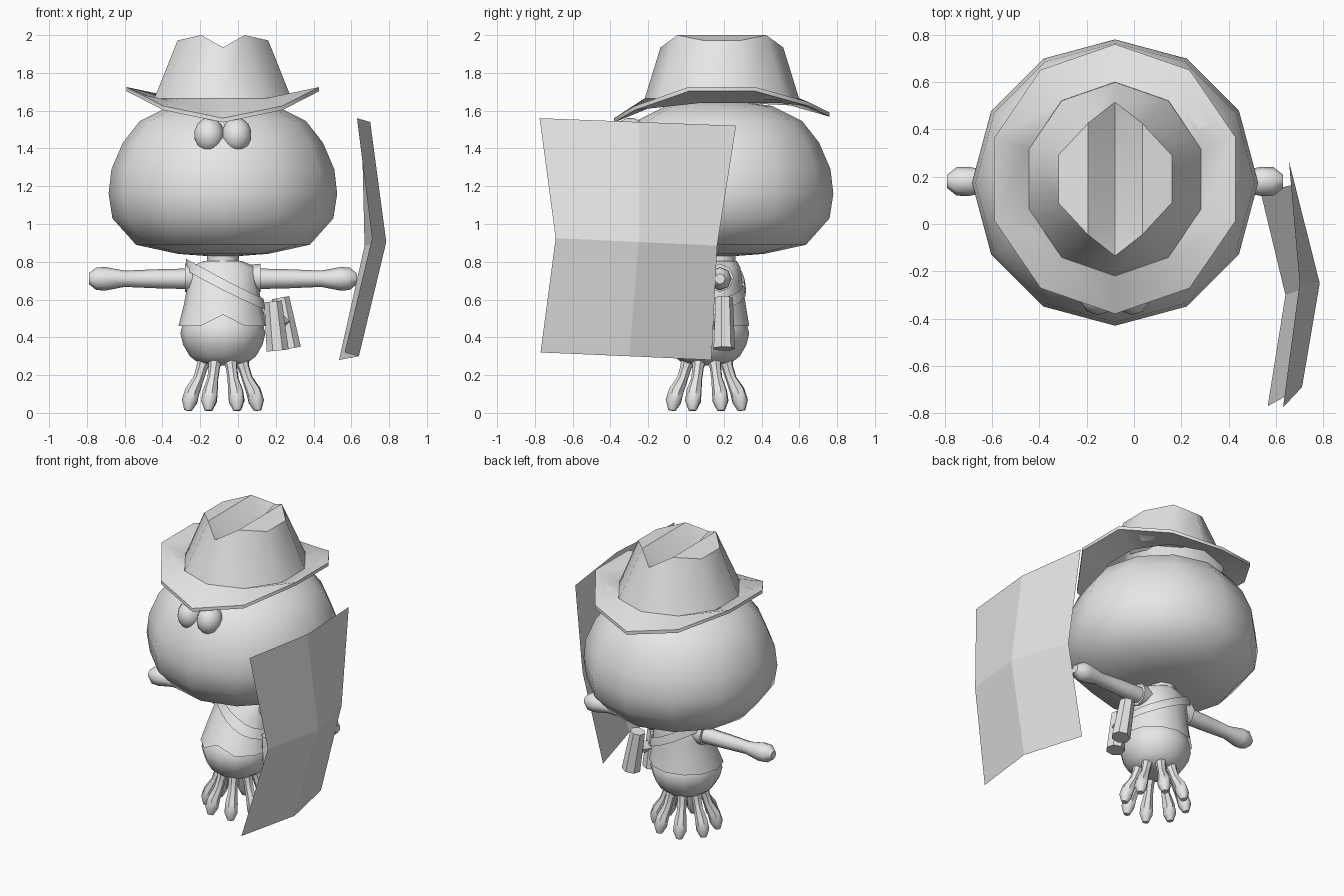
import bpy, bmesh
from math import sin, cos, pi, radians
from mathutils import Vector, Matrix

if "Cube" in bpy.data.objects:
    bpy.data.objects.remove(bpy.data.objects["Cube"])

CX = -0.08          # middle of the figure
BODY_Y, NECK_Y, HEAD_Y, HAT_Y = 0.11, 0.178, 0.175, 0.19

grey = bpy.data.materials.new("plain grey")
grey.use_nodes = True
grey.diffuse_color = (0.8, 0.8, 0.8, 1)
grey.node_tree.nodes["Principled BSDF"].inputs["Base Color"].default_value = (0.8, 0.8, 0.8, 1)


def finish(name, bm, angle=50, fix=True):
    if fix:
        bmesh.ops.recalc_face_normals(bm, faces=bm.faces)
    mesh = bpy.data.meshes.new(name)
    bm.to_mesh(mesh)
    bm.free()
    mesh.materials.append(grey)
    ob = bpy.data.objects.new(name, mesh)
    bpy.context.collection.objects.link(ob)
    bpy.ops.object.select_all(action='DESELECT')
    ob.select_set(True)
    bpy.context.view_layer.objects.active = ob
    bpy.ops.object.shade_smooth_by_angle(angle=radians(angle))
    return ob


def ring(x, y, z, rx, ry, n):
    """Horizontal ring starting at the front; z may be a list of heights."""
    heights = z if isinstance(z, list) else [z] * n
    return [Vector((x + rx * sin(2 * pi * i / n), y - ry * cos(2 * pi * i / n), heights[i]))
            for i in range(n)]


def loft(name, rings, caps=True, closed=False, angle=50):
    bm = bmesh.new()
    rows = [[bm.verts.new(p) for p in r] for r in rings]
    n = len(rows[0])
    pairs = list(zip(rows, rows[1:])) + ([(rows[-1], rows[0])] if closed else [])
    for a, b in pairs:
        for i in range(n):
            j = (i + 1) % n
            bm.faces.new((a[i], a[j], b[j], b[i]))
    if caps:
        bm.faces.new(rows[0][::-1])
        bm.faces.new(rows[-1])
    return finish(name, bm, angle)


def tube(name, path, n=8, angle=50):
    """Tube through (point, radius) pairs."""
    pts = [Vector(p) for p, _ in path]
    rings = []
    for k, (_, r) in enumerate(path):
        d = (pts[min(k + 1, len(pts) - 1)] - pts[max(k - 1, 0)]).normalized()
        turn = d.to_track_quat('Z', 'Y')
        rings.append([pts[k] + turn @ Vector((r * cos(2 * pi * i / n), r * sin(2 * pi * i / n), 0))
                      for i in range(n)])
    return loft(name, rings, angle=angle)


# Head
head = [(0.08, 0.83), (0.24, 0.842), (0.46, 0.89), (0.585, 1.03), (0.605, 1.16), (0.59, 1.29),
        (0.53, 1.43), (0.44, 1.545), (0.28, 1.625), (0.1, 1.65)]
loft("head", [ring(CX, HEAD_Y, z, r, r, 12) for r, z in head])

# Eyes
for side, label in ((1, "left"), (-1, "right")):
    bm = bmesh.new()
    bmesh.ops.create_uvsphere(bm, u_segments=10, v_segments=7, radius=1)
    bmesh.ops.transform(bm, verts=bm.verts, matrix=Matrix.Translation((CX + side * 0.073, -0.295, 1.47))
                        @ Matrix.Rotation(radians(-15), 4, 'X') @ Matrix.Diagonal((0.082, 0.09, 0.093, 1)))
    finish(label + "_eye", bm)

# Hat brim, raised at the sides
half = [1.56, 1.625, 1.725, 1.725, 1.645, 1.59]
top = half + half[4:0:-1]
low = [z - 0.022 for z in top]
loft("hat_brim", [ring(CX, HAT_Y, 1.665, 0.384, 0.41, 10), ring(CX, HAT_Y, top, 0.536, 0.57, 10),
                  ring(CX, HAT_Y, low, 0.536, 0.57, 10), ring(CX, HAT_Y, 1.64, 0.37, 0.395, 10)],
     caps=False, closed=True)

# Hat crown with a crease running front to back
bm = bmesh.new()
base = [bm.verts.new(p) for p in ring(CX, HAT_Y, 1.66, 0.384, 0.41, 10)]
rim_half = [(0, -0.325, 1.935), (0.115, -0.235, 2.0), (0.24, -0.1, 1.972),
            (0.24, 0.1, 1.972), (0.115, 0.235, 2.0), (0, 0.325, 1.935)]
rim_all = rim_half + [(-x, y, z) for x, y, z in rim_half[4:0:-1]]
rim = [bm.verts.new((CX + x, HAT_Y + y, z)) for x, y, z in rim_all]
for i in range(10):
    j = (i + 1) % 10
    bm.faces.new((base[i], base[j], rim[j], rim[i]))
dip = [bm.verts.new((CX, HAT_Y + y, 1.89)) for y in (-0.16, 0.16)]
bm.faces.new((rim[1], rim[2], rim[3], rim[4]))
bm.faces.new((rim[6], rim[7], rim[8], rim[9]))
bm.faces.new((rim[1], rim[4], dip[1], dip[0]))
bm.faces.new((rim[6], rim[9], dip[0], dip[1]))
for a, b, c in ((0, 1, 0), (9, 0, 0), (4, 5, 1), (5, 6, 1)):
    bm.faces.new((rim[a], rim[b], dip[c]))
finish("hat_crown", bm)

# Neck and lower body
tube("neck", [((CX, NECK_Y, 0.74), 0.085), ((CX, NECK_Y, 0.87), 0.085)])
belly = [(0.07, 0.25), (0.13, 0.265), (0.175, 0.3), (0.21, 0.36), (0.225, 0.42), (0.21, 0.48), (0.18, 0.52)]
loft("lower_body", [ring(CX, BODY_Y, z, r, r, 12) for r, z in belly])

# Shirt: height, half width, half depth, centre y
shirt = [(0.46, 0.235, 0.225, 0.11), (0.58, 0.205, 0.185, 0.13), (0.68, 0.187, 0.14, 0.16),
         (0.77, 0.18, 0.11, 0.178), (0.805, 0.1, 0.09, 0.178)]
rings = [ring(CX, cy, z, rx, ry, 12) for z, rx, ry, cy in shirt]
rings[0][0].z = 0.52       # notch at the front of the hem
loft("shirt", rings, caps=False)


def shirt_at(z):
    z = max(shirt[0][0], min(z, 0.77))
    for a, b in zip(shirt, shirt[1:]):
        if z <= b[0]:
            t = (z - a[0]) / (b[0] - a[0])
            return [u + (v - u) * t for u, v in zip(a[1:], b[1:])]


# Shoulder strap, from the right shoulder to the left hip
edges = []
for dz in (-0.03, 0.03):
    row = []
    for i in range(20):
        t = 2 * pi * i / 20
        z = 0.68 - 0.105 * cos(t) + dz
        rx, ry, cy = shirt_at(z)
        row.append(Vector((CX + (rx + 0.014) * cos(t), cy + (ry + 0.014) * sin(t), z)))
    edges.append(row)
loft("shoulder_strap", edges, caps=False)

# Arms and sleeves
arm = [(0.12, 0.05), (0.2, 0.054), (0.36, 0.05), (0.52, 0.043), (0.62, 0.062), (0.67, 0.06), (0.71, 0.028)]
for side, label in ((1, "left"), (-1, "right")):
    tube(label + "_arm", [((CX + side * x, 0.18, 0.71), r) for x, r in arm])
    tube(label + "_sleeve", [((CX + side * x, 0.178, 0.715), r) for x, r in ((0.1, 0.065), (0.2, 0.075))])

# Eight legs in a circle
leg = [(0.09, 0.33, 0.05), (0.12, 0.24, 0.03), (0.14, 0.18, 0.029), (0.175, 0.115, 0.04),
       (0.192, 0.06, 0.042), (0.2, 0.012, 0.02)]
for k in range(8):
    a = pi / 8 + k * pi / 4
    tube("leg_%d" % (k + 1), [((CX + r * cos(a), BODY_Y + r * sin(a), z), w) for r, z, w in leg], n=7)

# Binoculars at the hip
tube("front_barrel", [((0.185, 0.07, 0.59), 0.048), ((0.21, 0.07, 0.33), 0.06)], n=7)
tube("back_barrel", [((0.225, 0.2, 0.61), 0.048), ((0.275, 0.2, 0.34), 0.06)], n=7)
tube("barrel_bridge", [((0.2, 0.07, 0.47), 0.04), ((0.25, 0.2, 0.49), 0.04)], n=4)

# Folded sheet held at the left
sheet = [[(0.565, -0.77, 0.32), (0.64, -0.3, 0.3), (0.535, 0.135, 0.28)],
         [(0.71, -0.69, 0.925), (0.785, -0.25, 0.905), (0.67, 0.165, 0.885)],
         [(0.63, -0.775, 1.56), (0.7, -0.25, 1.54), (0.655, 0.265, 1.52)]]
bm = bmesh.new()
grid = [[bm.verts.new(p) for p in row] for row in sheet]
for i in range(2):
    for j in range(2):
        bm.faces.new((grid[i][j], grid[i][j + 1], grid[i + 1][j + 1], grid[i + 1][j]))
finish("folded_sheet", bm, angle=5, fix=False)
